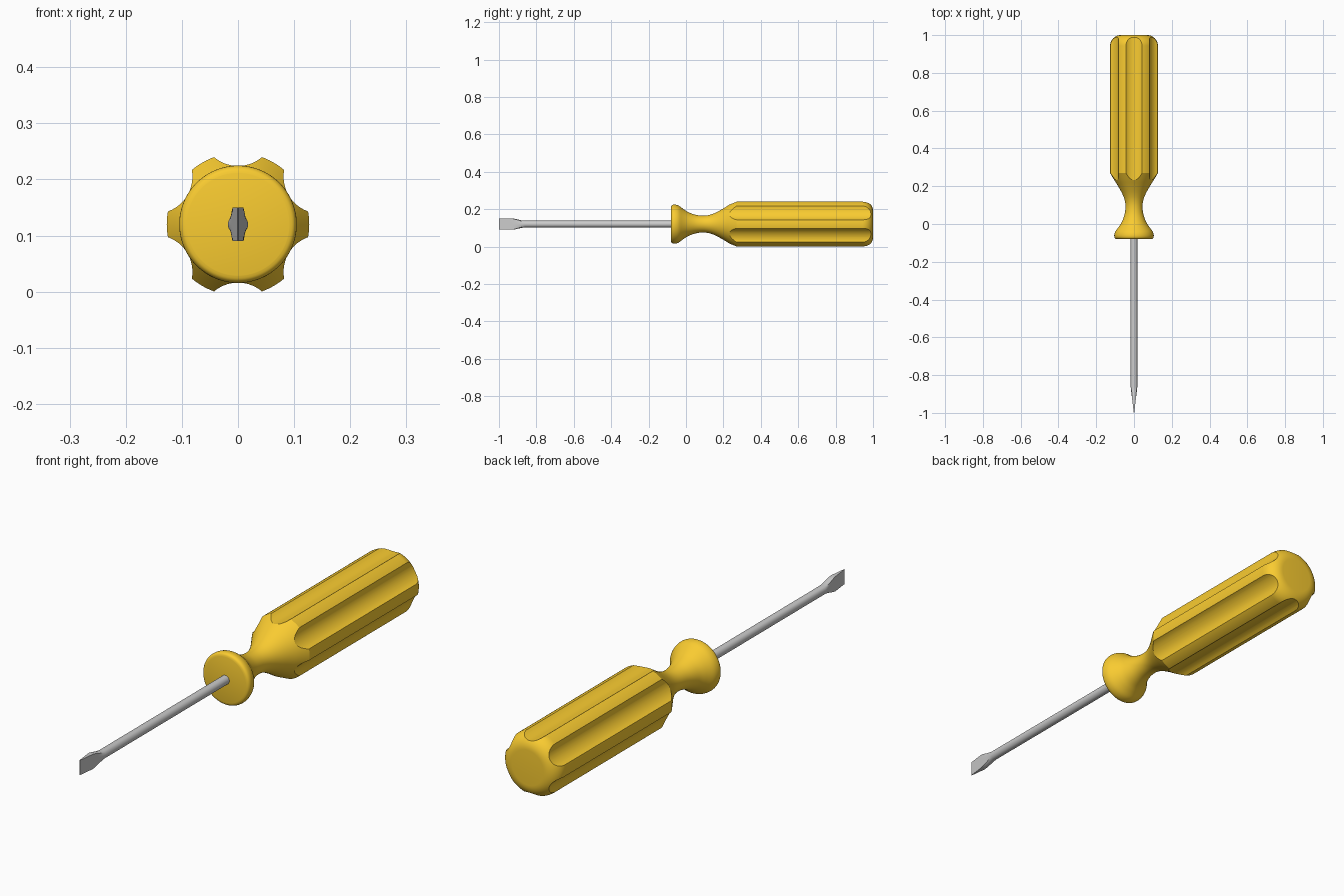
import bpy, bmesh
from math import sin, cos, pi, radians
from mathutils import Vector

if "Cube" in bpy.data.objects:
    bpy.data.objects.remove(bpy.data.objects["Cube"])

AXIS_Z = 0.12   # height of the tool's centre line


def loft(bm, rings):
    """Skin a list of equal-length point rings and cap both ends."""
    loops = [[bm.verts.new(p) for p in ring] for ring in rings]
    n = len(loops[0])
    for a, b in zip(loops, loops[1:]):
        for i in range(n):
            j = (i + 1) % n
            bm.faces.new((a[i], a[j], b[j], b[i]))
    bm.faces.new(loops[0])
    bm.faces.new(loops[-1][::-1])


def circle(y, r, n, cx=0.0, cz=AXIS_Z):
    return [(cx + r * cos(2 * pi * i / n), y, cz + r * sin(2 * pi * i / n)) for i in range(n)]


def make_object(name, bm):
    bmesh.ops.recalc_face_normals(bm, faces=bm.faces)
    mesh = bpy.data.meshes.new(name)
    bm.to_mesh(mesh)
    bm.free()
    obj = bpy.data.objects.new(name, mesh)
    bpy.context.collection.objects.link(obj)
    return obj


def activate(obj):
    bpy.ops.object.select_all(action='DESELECT')
    obj.select_set(True)
    bpy.context.view_layer.objects.active = obj


def smooth_curve(pts, steps=4):
    """Catmull-Rom curve through (y, radius) points."""
    p = [Vector(q) for q in [pts[0]] + pts + [pts[-1]]]
    out = []
    for a, b, c, d in zip(p, p[1:], p[2:], p[3:]):
        for k in range(steps):
            t = k / steps
            out.append(0.5 * (2 * b + (c - a) * t + (2 * a - 5 * b + 4 * c - d) * t * t
                              + (3 * b - a - 3 * c + d) * t ** 3))
    return out + [p[-1]]


# Handle: collar, waisted neck, straight grip and rounded butt
neck = [(-0.08, 0.091), (-0.077, 0.099), (-0.069, 0.104), (-0.055, 0.104), (-0.038, 0.098),
        (-0.015, 0.081), (0.01, 0.065), (0.05, 0.050), (0.09, 0.045), (0.125, 0.049),
        (0.16, 0.062), (0.20, 0.084), (0.235, 0.106), (0.27, 0.127)]
profile = [tuple(p) for p in smooth_curve(neck)]
for k in range(11):
    a = k / 10 * pi / 2
    profile.append((0.943 + 0.057 * sin(a), 0.070 + 0.057 * cos(a)))
bm = bmesh.new()
loft(bm, [circle(y, r, 96) for y, r in profile])
handle = make_object("handle", bm)

# Six lengthwise flutes cut from the grip
bm = bmesh.new()
for k in range(6):
    a = radians(30 + 60 * k)
    cx, cz = 0.17 * cos(a), AXIS_Z + 0.17 * sin(a)
    loft(bm, [circle(y, 0.066, 64, cx, cz) for y in (0.12, 1.1)])
cutter = make_object("flute_cutter", bm)
cutter.hide_render = True
mod = handle.modifiers.new("flutes", 'BOOLEAN')
mod.operation = 'DIFFERENCE'
mod.solver = 'EXACT'
mod.object = cutter
activate(handle)
bpy.ops.object.modifier_apply(modifier=mod.name)
bpy.data.objects.remove(cutter)

# Shaft with a flattened, tapered blade
N, R = 32, 0.018


def blade_ring(y, s, hx, hz):
    """Section blending from ellipse (s=0) to rectangle (s=1)."""
    ring = []
    for i in range(N):
        c, d = cos(2 * pi * i / N), sin(2 * pi * i / N)
        f = 1 + s * (1 / max(abs(c), abs(d)) - 1)
        ring.append((hx * c * f, y, AXIS_Z + hz * d * f))
    return ring


rings = [circle(-0.05, R, N), circle(-0.86, R, N)]
for k in range(1, 7):
    t = k / 6
    s = t * t * (3 - 2 * t)
    rings.append(blade_ring(-0.86 - 0.07 * t, t, R - 0.0085 * t, R + 0.0115 * s))
rings.append(blade_ring(-1.0, 1, 0.001, 0.0295))
bm = bmesh.new()
loft(bm, rings)
shaft = make_object("shaft", bm)

# Finish
yellow = bpy.data.materials.new("yellow_plastic")
yellow.diffuse_color = (0.95, 0.6, 0.03, 1)
yellow.use_nodes = True
yellow.node_tree.nodes["Principled BSDF"].inputs["Base Color"].default_value = yellow.diffuse_color
handle.data.materials.append(yellow)
for obj in (handle, shaft):
    activate(obj)
    bpy.ops.object.shade_smooth_by_angle(angle=radians(25))
